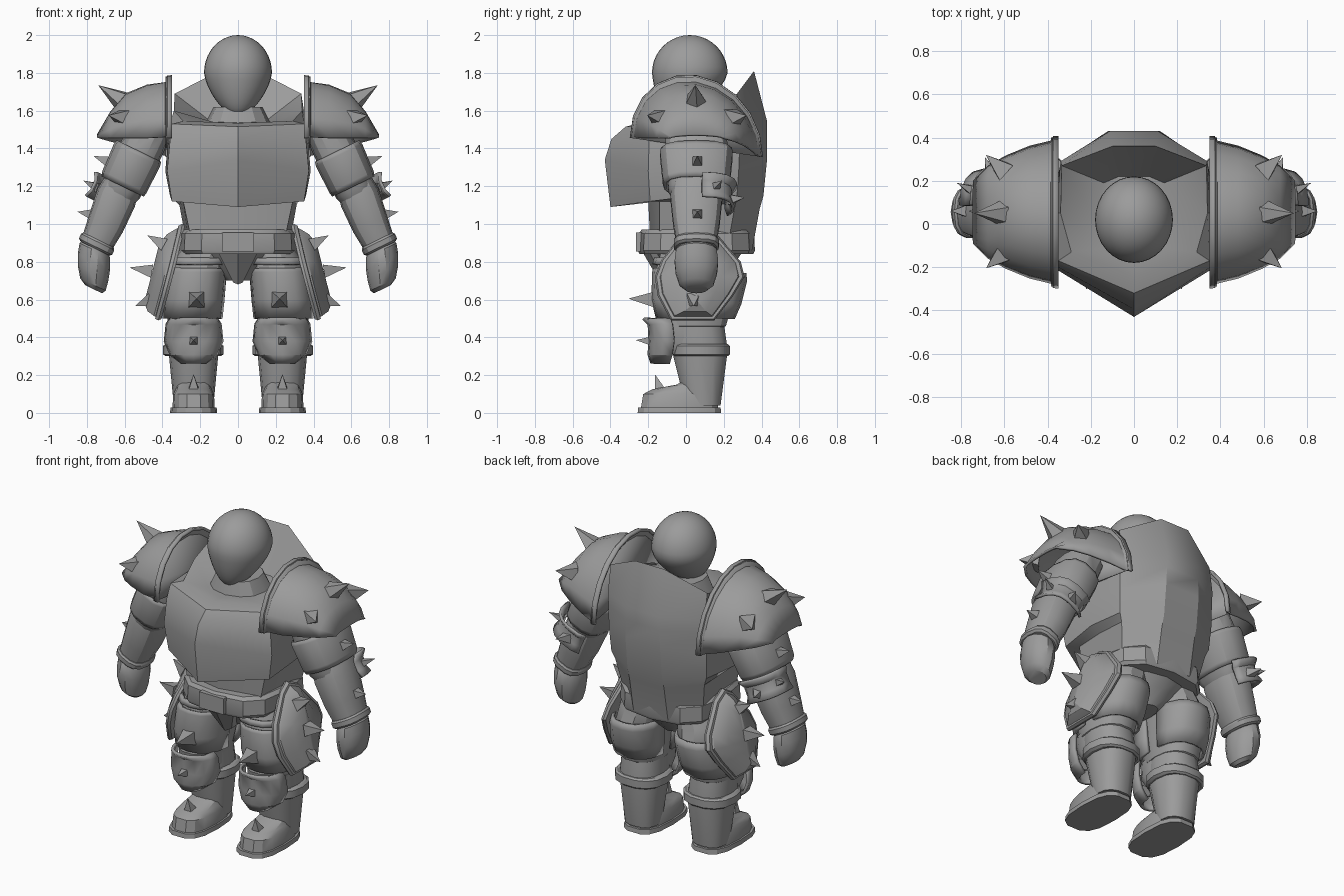
import bpy, bmesh, math
from mathutils import Vector, Matrix

steel = bpy.data.materials.new("grey_steel")
steel.diffuse_color = (0.33, 0.33, 0.33, 1)


def finish(name, bm, mirror=True, solid=0.0, angle=30):
    bmesh.ops.recalc_face_normals(bm, faces=bm.faces)
    me = bpy.data.meshes.new(name)
    bm.to_mesh(me)
    bm.free()
    ob = bpy.data.objects.new(name, me)
    bpy.context.collection.objects.link(ob)
    me.materials.append(steel)
    bpy.ops.object.select_all(action='DESELECT')
    bpy.context.view_layer.objects.active = ob
    ob.select_set(True)
    bpy.ops.object.shade_smooth_by_angle(angle=math.radians(angle))
    if solid:
        m = ob.modifiers.new("thickness", 'SOLIDIFY')
        m.thickness, m.offset = solid, 0
    if mirror:
        ob.modifiers.new("mirror", 'MIRROR').use_clip = False
    return ob


def loft(name, rings, closed=True, caps=True, **kw):
    bm = bmesh.new()
    rows = [[bm.verts.new(p) for p in r] for r in rings]
    n = len(rows[0])
    for a, b in zip(rows, rows[1:]):
        for i in range(n if closed else n - 1):
            j = (i + 1) % n
            bm.faces.new((a[i], a[j], b[j], b[i]))
    if closed and caps:
        bm.faces.new(rows[0])
        bm.faces.new(rows[-1])
    return finish(name, bm, **kw)


def power(v, p):
    return math.copysign(abs(v) ** p, v)


def ring(c, rx, ry, n=14, p=0.85, tilt=0.0, a0=0, a1=360):
    """Rounded ring about c, tilted about y; a partial arc when a0..a1 < 360."""
    full = a1 - a0 == 360
    rot = Matrix.Rotation(tilt, 3, 'Y')
    out = []
    for i in range(n if full else n + 1):
        t = math.radians(a0 + (a1 - a0) * i / n)
        out.append(Vector(c) + rot @ Vector((rx * power(math.cos(t), p), ry * power(math.sin(t), p), 0)))
    return out


def stack(name, rows, n=14, p=0.85, **kw):
    """Upright loft from rows of z, cx, cy, rx, ry."""
    return loft(name, [ring((x, y, z), rx, ry, n, p) for z, x, y, rx, ry in rows], **kw)


def spike(name, base, tip, r=0.04, sides=4, mirror=True):
    base, tip = Vector(base), Vector(tip)
    d = tip - base
    bm = bmesh.new()
    mat = Matrix.Translation((base + tip) / 2) @ d.to_track_quat('Z', 'Y').to_matrix().to_4x4() \
        @ Matrix.Rotation(math.pi / 4, 4, 'Z')
    bmesh.ops.create_cone(bm, cap_ends=True, segments=sides, radius1=r, radius2=0,
                          depth=d.length, matrix=mat)
    return finish(name, bm, mirror)


# Head: egg with the chin narrowed and pushed forward
bm = bmesh.new()
bmesh.ops.create_uvsphere(bm, u_segments=32, v_segments=20, radius=1)
for v in bm.verts:
    low = max(0, -v.co.z)
    k = 1 - 0.28 * low ** 1.2
    v.co = Vector((v.co.x * 0.18 * k, v.co.y * 0.20 * k + 0.02 - 0.08 * low ** 1.6,
                   1.80 + v.co.z * (0.2 if v.co.z > 0 else 0.23)))
finish("head", bm, mirror=False, angle=60)

# Torso: half rings running front centre -> side -> back
torso = [
    [(0, -.19, .93), (.25, -.14, .93), (.265, .05, .93), (.27, .22, .88), (.12, .35, .86)],
    [(0, -.20, 1.12), (.29, -.14, 1.12), (.30, .05, 1.12), (.31, .26, 1.10), (.12, .39, 1.08)],
    [(0, -.40, 1.09), (.35, -.19, 1.12), (.36, .05, 1.15), (.33, .27, 1.15), (.12, .41, 1.15)],
    [(0, -.43, 1.34), (.375, -.20, 1.28), (.385, .05, 1.28), (.34, .28, 1.30), (.12, .43, 1.35)],
    [(0, -.395, 1.45), (.36, -.195, 1.44), (.37, .05, 1.44), (.34, .285, 1.44), (.115, .43, 1.46)],
    [(0, -.32, 1.515), (.35, -.17, 1.53), (.36, .05, 1.53), (.34, .29, 1.52), (.11, .43, 1.54)],
    [(0, -.24, 1.535), (.29, -.13, 1.545), (.34, .05, 1.60), (.335, .27, 1.69), (.10, .36, 1.81)],
    [(0, -.16, 1.53), (.13, -.11, 1.54), (.19, .05, 1.54), (.14, .19, 1.54), (.07, .22, 1.54)]]
full = [r + [(-x, y, z) for x, y, z in r[:0:-1]] for r in torso]
loft("torso_armour", full, mirror=False, angle=33)
stack("neck", [(1.50, 0, .03, .19, .17), (1.62, 0, .02, .13, .13)], n=12, mirror=False)

# Belt, buckle, pelvis and codpiece
stack("belt", [(.84, 0, .055, .30, .30), (.86, 0, .055, .315, .31), (.95, 0, .055, .31, .305),
               (.97, 0, .055, .29, .29)], n=12, p=.7, mirror=False)
bm = bmesh.new()
bmesh.ops.create_cube(bm, size=1, matrix=Matrix.Translation((0, -.235, .905)) @ Matrix.Diagonal((.17, .06, .10, 1)))
finish("buckle", bm, mirror=False)
stack("pelvis", [(.70, 0, .06, .07, .12), (.78, 0, .06, .18, .19), (.87, 0, .06, .26, .25)], n=12, mirror=False)
loft("codpiece", [[(-.11, -.20, .86), (0, -.235, .86), (.11, -.20, .86), (.09, 0, .86), (-.09, 0, .86)],
                  [(-.025, -.10, .69), (0, -.13, .68), (.025, -.10, .69), (.02, .05, .69), (-.02, .05, .69)]],
     mirror=False)

# Shoulder guards: arches along x (x, top z, half depth, base z, front-to-back drop)
arches = []
for x, top, d, base, drop in [(.35, 1.78, .345, 1.405, .05), (.37, 1.78, .345, 1.405, .05), (.38, 1.745, .325, 1.41, .05),
                              (.48, 1.73, .30, 1.42, .035), (.59, 1.685, .255, 1.435, .02),
                              (.67, 1.59, .21, 1.445, .01), (.74, 1.47, .14, 1.455, 0)]:
    arch = []
    for i in range(11):
        t = math.pi * i / 10
        c, s = math.cos(t), math.sin(t)
        arch.append((x, .055 + d * c, base - drop * c + (top - base) * s))
    arches.append(arch)
loft("shoulder_guard", arches, closed=False, solid=.016)
bm = bmesh.new()
bm.faces.new([bm.verts.new((x + .01, y, z)) for x, y, z in arches[1]])
finish("shoulder_guard_inner_wall", bm, solid=.01)
spike("shoulder_spike_top", (.61, .05, 1.65), (.74, .05, 1.735), .06, 5)
spike("shoulder_spike_front", (.595, -.13, 1.56), (.685, -.205, 1.575), .065)
spike("shoulder_spike_back", (.595, .24, 1.56), (.685, .32, 1.575), .065)

# Arms
T = math.radians(-26)


def limb(name, rows, n=14, p=.75, arc=(0, 360), **kw):
    """Tilted loft from rows of x, z, half width, half depth."""
    return loft(name, [ring((x, .055, z), w, d, n, p, T, *arc) for x, z, w, d in rows],
                closed=arc == (0, 360), **kw)


limb("upper_arm", [(.46, 1.50, .11, .16), (.52, 1.38, .115, .17), (.615, 1.18, .105, .15), (.64, 1.13, .085, .12)])
limb("upper_arm_plate", [(.525, 1.385, .125, .185), (.535, 1.365, .13, .19), (.60, 1.225, .125, .175),
                         (.61, 1.20, .118, .165)], caps=False, solid=.012)
limb("forearm", [(.62, 1.20, .10, .13), (.645, 1.14, .11, .14), (.70, 1.0, .10, .125), (.75, .89, .085, .105)])
limb("cuff", [(.738, .915, .09, .115), (.743, .905, .098, .122), (.754, .88, .098, .12), (.757, .87, .085, .11)])
limb("elbow_guard", [(.62, 1.21, .15, .21), (.635, 1.175, .13, .18), (.66, 1.12, .13, .18), (.675, 1.085, .145, .195)],
     n=6, arc=(5, 125), solid=.016)
spike("upper_arm_spike", (.675, .06, 1.325), (.765, .06, 1.36), .045)
spike("elbow_spike_side", (.735, .15, 1.19), (.82, .19, 1.23), .035)
spike("elbow_spike_back", (.66, .23, 1.13), (.69, .31, 1.14), .04)
spike("forearm_spike", (.77, .06, 1.05), (.85, .06, 1.065), .042)

# Hand: rounded mitten
limb("hand", [(.765, .655, .05, .06), (.768, .68, .075, .092), (.767, .74, .09, .112), (.763, .80, .095, .118),
              (.758, .86, .09, .11), (.75, .90, .06, .08)], p=1)

# Hip guards: angular plates bowed around a vertical ridge (y, z outline)
outline = [(-.01, .96), (.06, 1.0), (.15, .96), (.29, .80), (.31, .72), (.25, .62), (.15, .49),
           (-.08, .49), (-.15, .62), (-.165, .72), (-.13, .81)]


def hip_ring(sy, sz, bulge):
    ring_points = []
    for y, z in outline:
        zz = .73 + (z - .73) * sz
        ring_points.append((.295 + .13 * max(0, (1 - zz) / .52) ** 1.1 + bulge, .06 + (y - .06) * sy, zz))
    return ring_points


loft("hip_guard", [hip_ring(.97, .97, -.015), hip_ring(1, 1, 0), hip_ring(.96, .97, .018), hip_ring(.88, .92, .02),
                   hip_ring(.86, .90, .03), hip_ring(.5, .80, .07), hip_ring(.06, .60, .10)])
for i, (base, tip) in enumerate([((.39, .04, .89), (.48, .04, .94)), ((.455, .04, .75), (.575, .04, .77)),
                                 ((.46, .04, .60), (.545, .04, .565))]):
    spike("hip_spike_%d" % (i + 1), base, tip, .05)

# Legs
stack("thigh", [(.88, .17, .06, .13, .19), (.80, .20, .06, .15, .21), (.72, .215, .06, .145, .235),
                (.58, .235, .05, .145, .20), (.46, .24, .05, .13, .165), (.44, .24, .05, .10, .13)])


def plate(name, rows, a0, a1, n=8, p=.8, solid=.018):
    return loft(name, [ring((x, y, z), rx, ry, n, p, 0, a0, a1) for z, x, y, rx, ry in rows],
                closed=False, solid=solid)


plate("thigh_plate_front", [(.765, .215, .05, .145, .215), (.745, .22, .05, .15, .22), (.60, .235, .05, .155, .225),
                            (.50, .24, .05, .15, .20)], 185, 355)
plate("thigh_plate_back", [(.74, .22, .06, .15, .25), (.70, .225, .06, .155, .255), (.58, .235, .05, .155, .235),
                           (.50, .24, .05, .145, .20)], 10, 170)
plate("thigh_band", [(.82, .20, .06, .155, .22), (.785, .21, .06, .155, .23)], 180, 360)
spike("thigh_spike", (.22, -.16, .60), (.22, -.305, .605), .062)

# Knee guards, shins and boot rims
plate("knee_guard", [(.50, .235, -.06, .12, .165), (.47, .235, -.05, .14, .145), (.38, .235, -.04, .15, .15),
                     (.31, .235, -.05, .12, .145), (.265, .235, -.07, .06, .11)], 185, 355)
stack("knee", [(.49, .238, .0, .12, .165), (.40, .237, .0, .12, .15), (.31, .236, .03, .10, .12)])
spike("knee_spike", (.235, -.17, .38), (.235, -.265, .385), .04)
stack("shin", [(.50, .24, .05, .125, .15), (.36, .238, .07, .13, .15), (.30, .235, .075, .13, .145),
               (.04, .235, .09, .105, .095)])
stack("boot_rim", [(.30, .237, .08, .145, .145), (.31, .237, .08, .16, .155), (.355, .237, .08, .16, .155),
                   (.365, .237, .08, .145, .145)])

# Feet
stack("sole", [(0, .235, -.035, .125, .225), (.028, .235, -.035, .122, .222)], p=.7)
stack("foot", [(.025, .235, -.035, .112, .208), (.10, .235, -.03, .108, .20), (.125, .235, -.01, .095, .17),
               (.15, .235, .04, .085, .09), (.19, .235, .08, .08, .07)], p=.75)
spike("toe_spike", (.235, -.135, .11), (.235, -.165, .205), .045)
